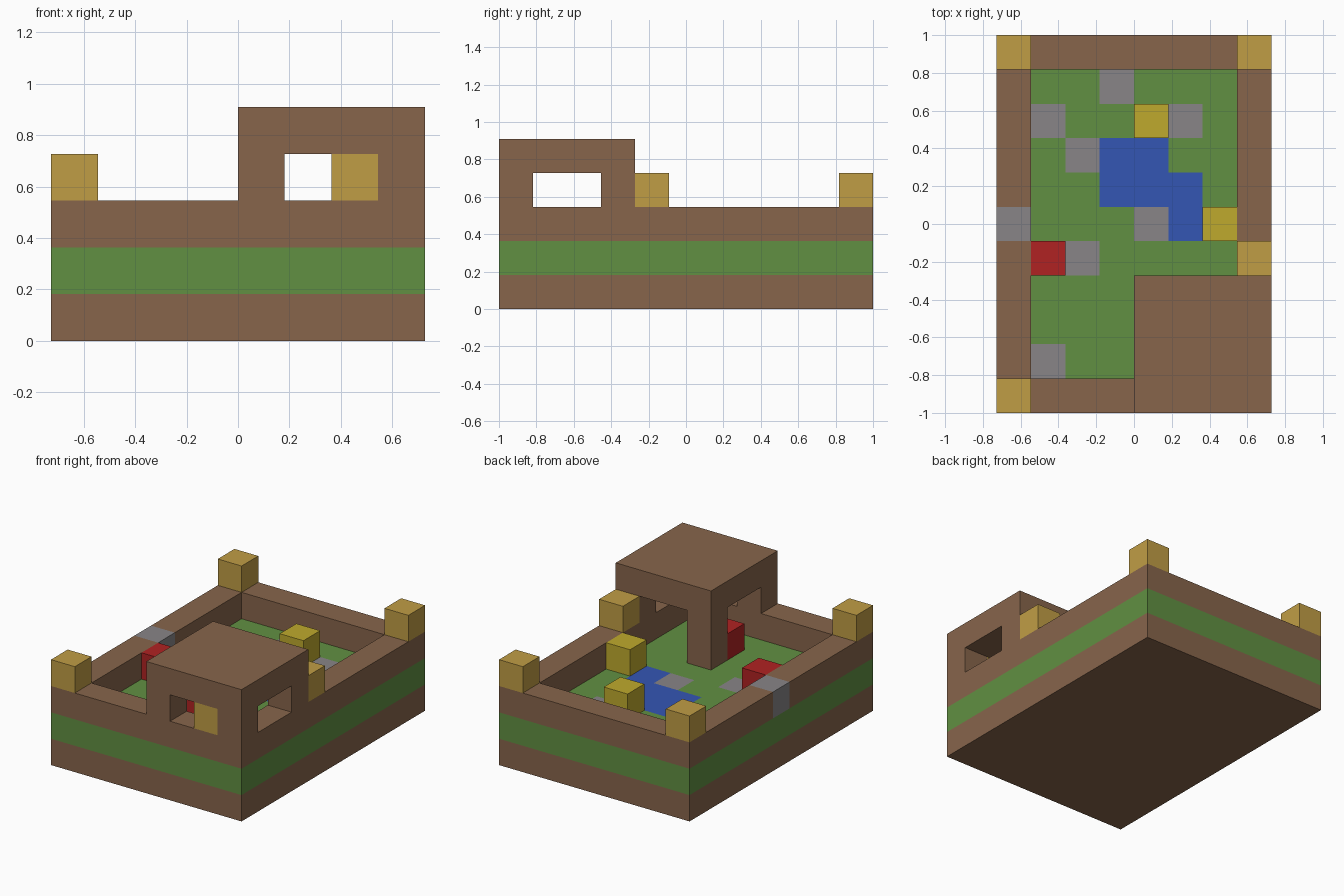
import bpy
import bmesh
from mathutils import Vector

if "Cube" in bpy.data.objects:
    bpy.data.objects.remove(bpy.data.objects["Cube"], do_unlink=True)

# The model sits on a grid of cubes: 8 wide, 11 deep, 5 high
U = 2 / 11
COLS, ROWS = 8, 11


def make_material(name, rgb):
    def linear(c):
        c /= 255
        return c / 12.92 if c <= 0.04045 else ((c + 0.055) / 1.055) ** 2.4
    color = (*[linear(c) for c in rgb], 1)
    mat = bpy.data.materials.new(name)
    mat.use_nodes = True
    mat.diffuse_color = color
    bsdf = mat.node_tree.nodes["Principled BSDF"]
    bsdf.inputs["Base Color"].default_value = color
    bsdf.inputs["Roughness"].default_value = 0.9
    return mat


BROWN = make_material("brown earth", (135, 101, 75))
GREEN = make_material("grass green", (97, 144, 66))
GREY = make_material("stone grey", (136, 133, 135))
BLUE = make_material("water blue", (52, 86, 180))
GOLD = make_material("dull gold", (192, 157, 69))
YELLOW = make_material("bright yellow", (191, 170, 45))
RED = make_material("red", (176, 34, 34))


def grid_point(i, j, k):
    return Vector(((i - COLS / 2) * U, (j - ROWS / 2) * U, k * U))


def block(name, start, mat, size=(1, 1, 1)):
    """Box that fills a run of grid cells beginning at the start cell."""
    low = grid_point(*start)
    span = Vector(size) * U
    bm = bmesh.new()
    bmesh.ops.create_cube(bm, size=1)
    for v in bm.verts:
        v.co = low + Vector((c + 0.5) * s for c, s in zip(v.co, span))
    mesh = bpy.data.meshes.new(name)
    bm.to_mesh(mesh)
    bm.free()
    mesh.materials.append(mat)
    obj = bpy.data.objects.new(name, mesh)
    bpy.context.collection.objects.link(obj)
    return obj


# Ground layers
block("foundation", (0, 0, 0), BROWN, (COLS, ROWS, 1))
lawn = block("lawn", (0, 0, 1), GREEN, (COLS, ROWS, 1))

# Pond and stone patches cut into the top of the lawn
stones = {(3, 9), (1, 8), (5, 8), (2, 7), (4, 5), (2, 4), (1, 1)}
pond = {(3, 6), (4, 6), (3, 7), (4, 7), (5, 6), (5, 5)}
lawn.data.materials.append(GREY)
lawn.data.materials.append(BLUE)
bm = bmesh.new()
bm.from_mesh(lawn.data)
cuts = [(grid_point(i, 0, 0), (1, 0, 0)) for i in range(1, COLS)]
cuts += [(grid_point(0, j, 0), (0, 1, 0)) for j in range(1, ROWS)]
for point, normal in cuts:
    bmesh.ops.bisect_plane(bm, geom=bm.verts[:] + bm.edges[:] + bm.faces[:],
                           plane_co=point, plane_no=normal)
for face in bm.faces:
    if face.normal.z > 0.5:
        c = face.calc_center_median() / U
        cell = (int(c.x + COLS / 2), int(c.y + ROWS / 2))
        face.material_index = 1 if cell in stones else 2 if cell in pond else 0
bm.to_mesh(lawn.data)
bm.free()

# Outer wall, with one stone in the right run
block("front_wall", (0, 0, 2), BROWN, (COLS, 1, 1))
block("back_wall", (0, ROWS - 1, 2), BROWN, (COLS, 1, 1))
block("long_wall", (COLS - 1, 1, 2), BROWN, (1, ROWS - 2, 1))
block("stone_wall_front_part", (0, 1, 2), BROWN, (1, 4, 1))
block("wall_stone", (0, 5, 2), GREY)
block("stone_wall_back_part", (0, 6, 2), BROWN, (1, 4, 1))

# Posts on top of the wall
for i, j in [(0, 0), (0, 10), (7, 10), (7, 4)]:
    block("wall_post", (i, j, 3), GOLD)

# Corner tower: pillars, roof and a block half filling the front window
for i, j in [(4, 0), (7, 0), (7, 3)]:
    block("tower_pillar", (i, j, 3), BROWN)
block("tower_inner_pillar", (4, 3, 2), BROWN, (1, 1, 2))
block("tower_roof", (4, 0, 4), BROWN, (4, 4, 1))
block("window_block", (6, 0, 3), GOLD)

# Loose blocks standing on the lawn
for i, j in [(4, 8), (6, 5)]:
    block("yellow_block", (i, j, 2), YELLOW)
for i, j in [(1, 4), (4, 2)]:
    block("red_block", (i, j, 2), RED)
